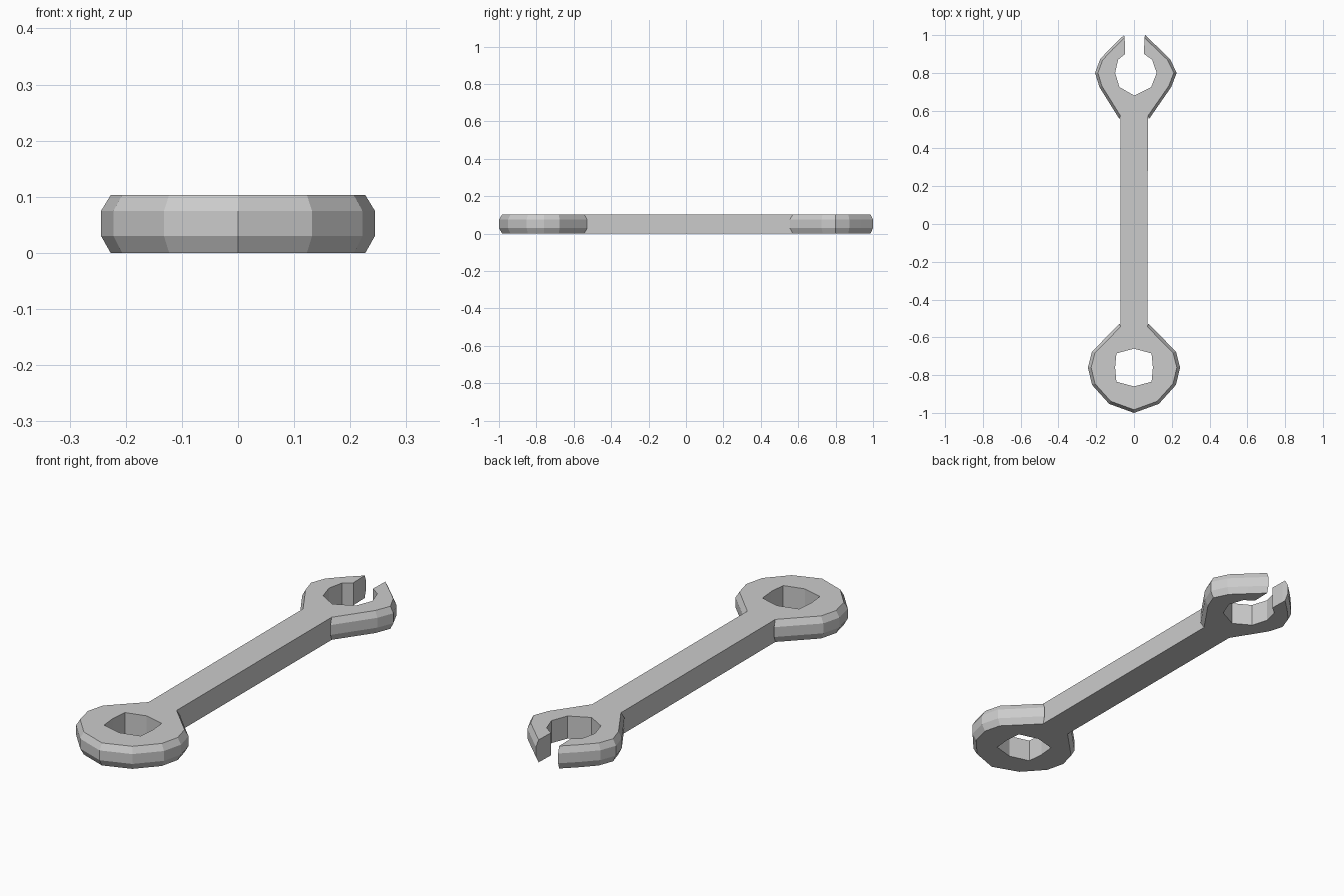
import bpy, bmesh

if "Cube" in bpy.data.objects:
    bpy.data.objects.remove(bpy.data.objects["Cube"])

Z0, Z1, Z2, Z3 = 0.0, 0.03, 0.075, 0.103   # bottom, chamfer limits, top
INSET = 0.93                               # flat faces shrink to this

# half heads, from neck to far end: inner x, inner y, rim x, rim y, x shift
ring_half = [
    (0.0, 0.10, 0.076, 0.232, 0), (0.093, 0.075, 0.222, 0.085, 0),
    (0.10, 0.0, 0.244, 0.0, 0), (0.093, -0.075, 0.222, -0.092, 0),
    (0.05, -0.0866, 0.132, -0.192, 0), (0.0, -0.10, 0.0, -0.24, 0)]
jaw_half = [
    (0.0, -0.12, 0.078, -0.245, 0.001), (0.084, -0.075, 0.190, -0.075, 0.007),
    (0.11, 0.0, 0.216, 0.0, 0.01), (0.09, 0.07, 0.185, 0.073, 0.006),
    (0.05, 0.10, 0.122, 0.137, 0.003), (0.052, 0.17, 0.056, 0.20, 0.003)]

bm = bmesh.new()


def face(*pts):
    bm.faces.new([bm.verts.new(p) for p in pts])


def section(station, side, cy):
    """Cross-section through the head: inner wall, flats and chamfered rim."""
    ix, iy, ox, oy, dx = station
    inner = (side * ix + dx, cy + iy)
    rim = (side * ox + dx, cy + oy)
    flat = (side * ox * INSET + dx, cy + oy * INSET)
    return [(*inner, Z0), (*inner, Z3), (*flat, Z3),
            (*rim, Z2), (*rim, Z1), (*flat, Z0)]


def head(half, cy, is_open):
    """Sweep both mirrored halves; return right and left neck sections."""
    necks = []
    for side in (1, -1):
        secs = [section(s, side, cy) for s in half]
        for a, b in zip(secs, secs[1:]):
            for k in range(6):
                n = (k + 1) % 6
                face(a[k], a[n], b[n], b[k])
        face(*secs[0][2:6])                # shoulder beside the shaft
        if is_open:
            face(*secs[-1])                # jaw tip
        necks.append(secs[0])
    r, l = necks
    face(r[1], r[2], l[2])                 # flats between neck and hole
    face(r[0], r[5], l[5])
    return r, l


# ring head, open jaw head, and shaft between them
r0, l0 = head(ring_half, -0.76, False)
r1, l1 = head(jaw_half, 0.80, True)
loop0 = [r0[2], l0[2], l0[5], r0[5]]
loop1 = [r1[2], l1[2], l1[5], r1[5]]
for k in range(4):
    n = (k + 1) % 4
    face(loop0[k], loop0[n], loop1[n], loop1[k])

bmesh.ops.remove_doubles(bm, verts=bm.verts, dist=0.0005)
bmesh.ops.recalc_face_normals(bm, faces=bm.faces)
mesh = bpy.data.meshes.new("wrench")
bm.to_mesh(mesh)
bm.free()
wrench = bpy.data.objects.new("wrench", mesh)
bpy.context.collection.objects.link(wrench)
